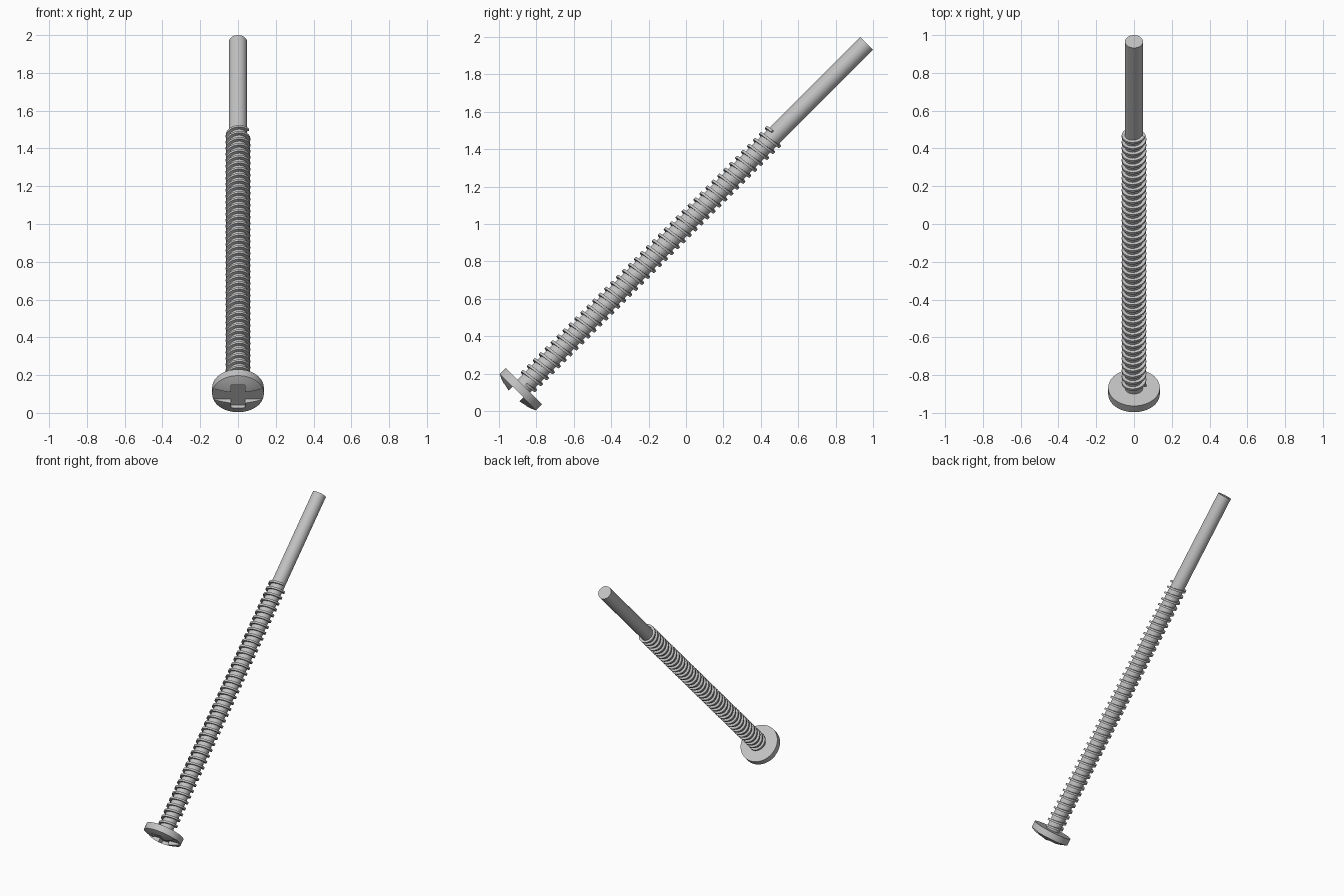
import bpy, bmesh
from math import sin, cos, pi, radians
from mathutils import Matrix

cube = bpy.data.objects.get("Cube")
if cube:
    bpy.data.objects.remove(cube, do_unlink=True)

steel = bpy.data.materials.new("steel_grey")
steel.use_nodes = True
steel.diffuse_color = (0.54, 0.54, 0.54, 1)
steel.node_tree.nodes["Principled BSDF"].inputs["Base Color"].default_value = steel.diffuse_color

# Local z runs along the screw, leaning 45 degrees to the back
LEAN = Matrix.Translation((0, -0.5, 0.5)) @ Matrix.Rotation(radians(-45), 4, "X")


def finish(name, bm):
    bmesh.ops.recalc_face_normals(bm, faces=bm.faces)
    mesh = bpy.data.meshes.new(name)
    bm.to_mesh(mesh)
    bm.free()
    mesh.materials.append(steel)
    obj = bpy.data.objects.new(name, mesh)
    bpy.context.collection.objects.link(obj)
    obj.matrix_world = LEAN
    return obj


def select(obj):
    bpy.ops.object.select_all(action="DESELECT")
    obj.select_set(True)
    bpy.context.view_layer.objects.active = obj


def smooth(obj):
    select(obj)
    bpy.ops.object.shade_smooth_by_angle(angle=radians(30))


def lathe(name, profile, segments):
    """Closed solid from rings of (radius, height), capped at both ends."""
    bm = bmesh.new()
    rings = [[bm.verts.new((r * cos(2 * pi * i / segments), r * sin(2 * pi * i / segments), z))
              for i in range(segments)] for r, z in profile]
    for low, high in zip(rings, rings[1:]):
        for i in range(segments):
            j = (i + 1) % segments
            bm.faces.new((low[i], low[j], high[j], high[i]))
    bm.faces.new(rings[0])
    bm.faces.new(rings[-1])
    return finish(name, bm)


def box(name, half_x, half_y, bottom, top):
    bm = bmesh.new()
    bmesh.ops.create_cube(bm, size=2)
    for v in bm.verts:
        v.co = (v.co.x * half_x, v.co.y * half_y, top if v.co.z > 0 else bottom)
    return finish(name, bm)


# Plain shaft
smooth(lathe("shaft", [(0.048, -0.53), (0.048, 2.073)], 32))

# Domed head with a flat back
RIM, RADIUS, DOME = -0.565, 0.137, 0.033
dome = [(RADIUS * k, RIM - DOME * (1 - k * k)) for k in (0.08, 0.25, 0.45, 0.65, 0.85, 1)]
head = lathe("head", dome + [(RADIUS, -0.518)], 48)

# Driver recess: a full-width slot crossed by a short one
FLOOR = -0.562
for half_x, half_y in ((0.2, 0.04), (0.038, 0.085)):
    cutter = box("slot_cutter", half_x, half_y, -0.7, FLOOR)
    cutter.hide_render = True
    select(head)
    cut = head.modifiers.new("slot", "BOOLEAN")
    cut.operation = "DIFFERENCE"
    cut.solver = "EXACT"
    cut.object = cutter
    bpy.ops.object.modifier_apply(modifier=cut.name)
    bpy.data.objects.remove(cutter, do_unlink=True)
smooth(head)

# Square-edged helical thread
START, END, PITCH, STEPS = -0.503, 1.385, 0.045, 28
HALF = 0.007
section = [(0.044, -HALF), (0.065, -HALF), (0.065, HALF), (0.044, HALF)]
bm = bmesh.new()
rows = []
for n in range(int((END - START) / PITCH * STEPS) + 1):
    turn = 2 * pi * n / STEPS
    z = START + PITCH * n / STEPS
    rows.append([bm.verts.new((r * cos(turn), r * sin(turn), z + dz)) for r, dz in section])
for a, b in zip(rows, rows[1:]):
    for i in range(4):
        j = (i + 1) % 4
        bm.faces.new((a[i], a[j], b[j], b[i]))
bm.faces.new(rows[0])
bm.faces.new(rows[-1])
smooth(finish("thread", bm))
